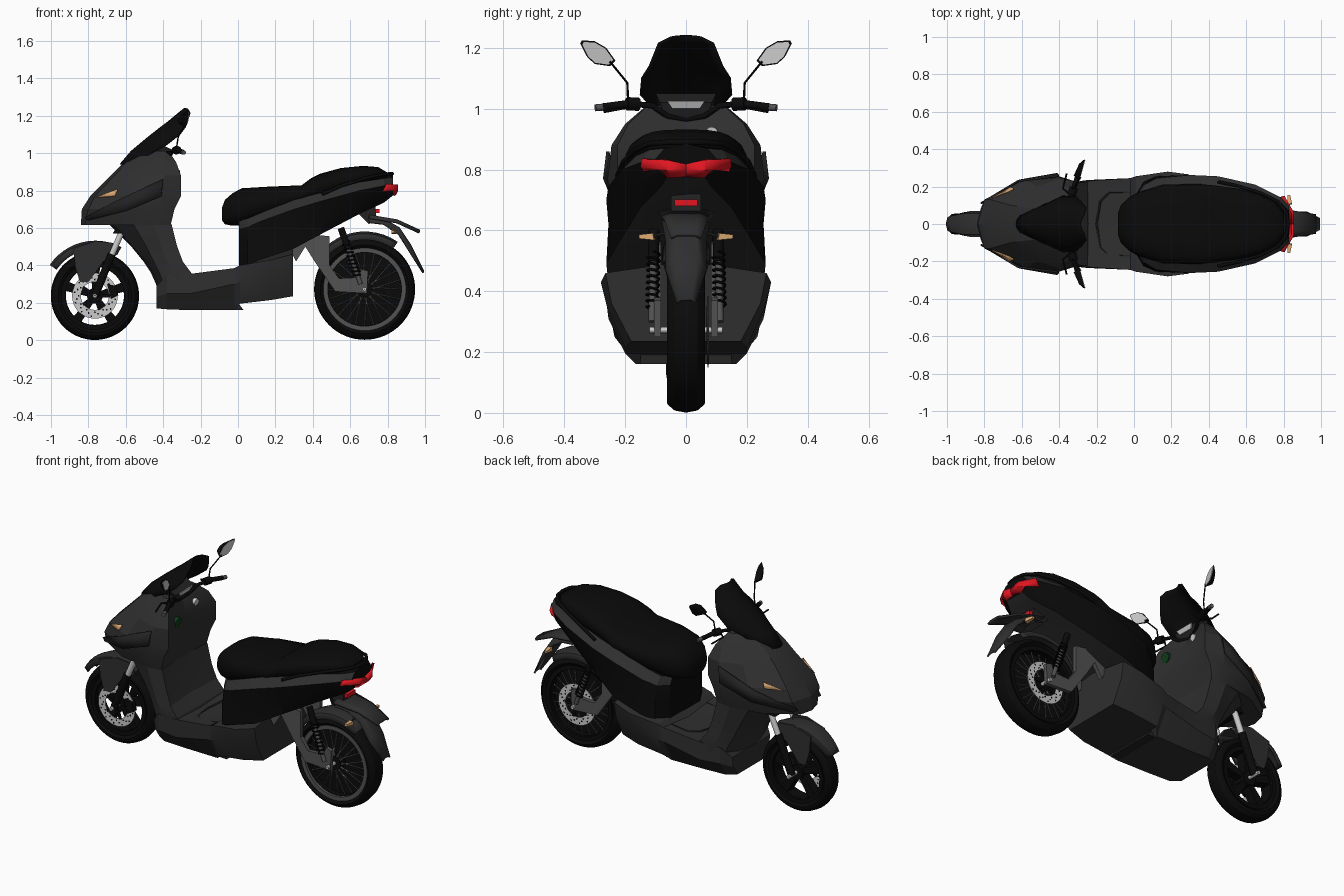
import bpy, bmesh, math
from math import sin, cos, pi, radians
from mathutils import Vector

if "Cube" in bpy.data.objects:
    bpy.data.objects.remove(bpy.data.objects["Cube"])

def material(name, r, g, b):
    m = bpy.data.materials.new(name)
    m.diffuse_color = (r, g, b, 1)
    m.use_nodes = True
    m.node_tree.nodes["Principled BSDF"].inputs["Base Color"].default_value = m.diffuse_color
    return m

BODY = material("charcoal", .028, .028, .029)
PANEL = material("dark_panel", .016, .016, .017)
BLACK = material("black", .003, .003, .003)
GREY = material("grey_metal", .085, .085, .085)
SPOKE = material("spoke_grey", .2, .2, .2)
SILVER = material("silver", .55, .55, .55)
RED = material("red_lens", .75, .008, .015)
AMBER = material("amber_lens", .75, .42, .18)
GREEN = material("green_cap", .005, .045, .01)

def make(name, verts, faces, mats, ids=None, angle=30):
    me = bpy.data.meshes.new(name)
    me.from_pydata([tuple(v) for v in verts], [], faces)
    mats = mats if isinstance(mats, list) else [mats]
    for m in mats:
        me.materials.append(m)
    for i, k in enumerate(ids or []):
        me.polygons[i].material_index = k
    bm = bmesh.new()
    bm.from_mesh(me)
    bmesh.ops.recalc_face_normals(bm, faces=bm.faces)
    bm.to_mesh(me)
    bm.free()
    me.shade_smooth()
    me.set_sharp_from_angle(angle=radians(angle))
    ob = bpy.data.objects.new(name, me)
    bpy.context.collection.objects.link(ob)
    return ob

def mirrored(half):
    return half + [(x, -y, z) for x, y, z in half[-2:0:-1]]

def loft(name, halves, mats, ids=None, angle=30):
    """Skin half cross-sections (first and last point on y=0), mirrored in y."""
    rings = [mirrored(h) for h in halves]
    n = len(rings[0])
    faces, fid = [], []
    for i in range(len(rings) - 1):
        for j in range(n):
            k = (j + 1) % n
            faces.append((i*n+j, i*n+k, i*n+n+k, i*n+n+j))
            fid.append(ids[min(j, n-1-j)] if ids else 0)
    last = (len(rings) - 1) * n
    faces += [tuple(range(n)), tuple(range(last, last+n))]
    return make(name, sum(rings, []), faces, mats, fid + [0, 0], angle)

def solids(name, groups, m, angle=30):
    """Each group is a (ring, ring) pair; all become one mesh of closed prisms."""
    verts, faces = [], []
    for a, b in groups:
        o, n = len(verts), len(a)
        verts += list(a) + list(b)
        faces += [(o+j, o+(j+1) % n, o+n+(j+1) % n, o+n+j) for j in range(n)]
        faces += [tuple(range(o, o+n)), tuple(range(o+n, o+2*n))]
    return make(name, verts, faces, m, None, angle)

def prism(name, polys, y0, y1, m):
    return solids(name, [([(x, y0, z) for x, z in p], [(x, y1, z) for x, z in p]) for p in polys], m)

def sheet(name, rows, m, t=.008, angle=30):
    n = len(rows[0])
    faces = [(i*n+j, i*n+j+1, i*n+n+j+1, i*n+n+j) for i in range(len(rows)-1) for j in range(n-1)]
    ob = make(name, sum(rows, []), faces, m, None, angle)
    s = ob.modifiers.new("thickness", 'SOLIDIFY')
    s.thickness, s.offset = t, 0
    return ob

def lathe(name, prof, cx, cz, m, seg=48):
    """Revolve a closed (y, r) profile about the y axis."""
    n = len(prof)
    verts = [(cx+r*cos(2*pi*i/seg), y, cz+r*sin(2*pi*i/seg)) for i in range(seg) for y, r in prof]
    faces = [(i*n+j, i*n+(j+1) % n, (i+1) % seg*n+(j+1) % n, (i+1) % seg*n+j)
             for i in range(seg) for j in range(n)]
    return make(name, verts, faces, m)

def disc(name, cx, cz, r0, r1, y0, y1, m, seg=48):
    return lathe(name, [(y0, r0), (y0, r1), (y1, r1), (y1, r0)], cx, cz, m, seg)

def tube(name, pts, r, m, res=2):
    cu = bpy.data.curves.new(name, 'CURVE')
    cu.dimensions, cu.bevel_depth, cu.bevel_resolution, cu.use_fill_caps = '3D', r, res, True
    sp = cu.splines.new('POLY')
    sp.points.add(len(pts) - 1)
    for p, c in zip(sp.points, pts):
        p.co = (*c, 1)
    tmp = bpy.data.objects.new(name + "_path", cu)
    bpy.context.collection.objects.link(tmp)
    me = bpy.data.meshes.new_from_object(tmp.evaluated_get(bpy.context.evaluated_depsgraph_get()))
    bpy.data.objects.remove(tmp)
    me.materials.clear()
    me.materials.append(m)
    me.shade_smooth()
    me.set_sharp_from_angle(angle=radians(50))
    bpy.context.collection.objects.link(bpy.data.objects.new(name, me))

def polar(cx, cz, r, a):
    return (cx + r*cos(a), cz + r*sin(a))

# wheels: tyre, rim, hub, brake disc
FX, FZ, RX, RZ = -.765, .237, .677, .272
for n, cx, cz, R, ri, w in (("front", FX, FZ, .236, .175, .055), ("rear", RX, RZ, .27, .215, .063)):
    lathe(n+"_tyre", [(-w*.7, ri), (-w, ri+.022), (-w*.95, R-.025), (-w*.6, R-.006), (0, R),
                      (w*.6, R-.006), (w*.95, R-.025), (w, ri+.022), (w*.7, ri)], cx, cz, BLACK, 64)
    for s in (1, -1):
        disc(n+"_rim", cx, cz, ri-.018, ri+.006, s*w*.55, s*w*.85, GREY if n == "rear" and s < 0 else BLACK, 64)
    disc(n+"_rim_bed", cx, cz, ri-.02, ri-.006, -w*.6, w*.6, BLACK, 64)
    disc(n+"_hub", cx, cz, .008, .042, -w*.8, w*.8, BLACK, 24)
    disc(n+"_axle", cx, cz, .002, .011, -.12, .12, SILVER, 12)
    y = -.062 if n == "front" else .072
    disc(n+"_brake_disc", cx, cz, .075, .122, y-.002, y+.002, SILVER)
    holes = []
    for k in range(36):
        hx, hz = polar(cx, cz, (.087, .098, .110)[k % 3], k*2*pi/36)
        holes.append([polar(hx, hz, .005, q*pi/3) for q in range(6)])
    prism(n+"_disc_holes", holes, y-.003, y+.003, BLACK)
    prism(n+"_disc_carrier", [[polar(cx, cz, .03, a-.3), polar(cx, cz, .08, a-.1), polar(cx, cz, .08, a+.1),
          polar(cx, cz, .03, a+.3)] for a in [k*2*pi/5 for k in range(5)]], y-.004, y+.004, BLACK)
prism("front_wheel_spokes", [[polar(FX, FZ, .03, a-.5), polar(FX, FZ, .165, a-.16), polar(FX, FZ, .165, a+.16),
      polar(FX, FZ, .03, a+.5)] for a in [.3+k*2*pi/5 for k in range(5)]], -.028, .028, BLACK)
disc("rear_wheel_web", RX, RZ, .03, .2, -.003, .003, BLACK)
for s in (1, -1):
    for k in range(24):
        (ax, az), (bx, bz) = polar(RX, RZ, .035, k*pi/12+.3*(-1)**k), polar(RX, RZ, .2, k*pi/12)
        tube("rear_spoke", [(ax, s*.045, az), (bx, s*.018, bz)], .003, SPOKE, 0)

# front fairing and leg shield: z, then front / cheek / flank / wing tip / rear edge / rear centre
def level(z, f, a, b, w, c, d):
    return [(f, 0, z), (*a, z), (*b, z), (*w, z), (*c, z), (d, 0, z)]
loft("front_fairing", [
    level(.615, -.84, (-.82, .08), (-.64, .19), (-.45, .225), (-.36, .215), -.37),
    level(.70, -.835, (-.80, .13), (-.62, .225), (-.42, .25), (-.34, .225), -.35),
    level(.77, -.79, (-.765, .13), (-.58, .235), (-.41, .258), (-.305, .225), -.34),
    level(.88, -.68, (-.66, .10), (-.52, .20), (-.39, .245), (-.305, .225), -.345),
    level(.95, -.61, (-.59, .09), (-.48, .155), (-.38, .20), (-.33, .19), -.37),
    level(1.01, -.50, (-.48, .08), (-.43, .11), (-.40, .13), (-.37, .125), -.40)], BODY, None, 20)
loft("leg_shield", [
    level(.28, -.43, (-.42, .10), (-.39, .20), (-.3, .22), (-.22, .22), -.22),
    level(.36, -.465, (-.455, .09), (-.42, .20), (-.34, .23), (-.25, .225), -.25),
    level(.42, -.505, (-.495, .09), (-.45, .19), (-.38, .225), (-.295, .22), -.31),
    level(.50, -.57, (-.56, .09), (-.49, .19), (-.41, .225), (-.325, .215), -.335),
    level(.62, -.69, (-.67, .10), (-.56, .20), (-.45, .225), (-.355, .215), -.37)], BODY, None, 20)
for s in (1, -1):
    sheet("fairing_wing", [[(-.82, s*.11, .655), (-.62, s*.23, .76), (-.40, s*.257, .86)],
                           [(-.80, s*.122, .64), (-.60, s*.235, .69), (-.41, s*.268, .77)]], PANEL, .01, 20)
    sheet("front_indicator", [[(-.757, s*.138, .762), (-.645, s*.188, .805)],
                              [(-.73, s*.153, .765), (-.66, s*.195, .77)]], AMBER, .012)

# windshield
rows = []
for xc, zc, xs, zs, hw in ((-.63, .94, -.54, .94, .09), (-.57, 1.01, -.46, 1.0, .11), (-.48, 1.085, -.38, 1.045, .15),
                           (-.41, 1.14, -.31, 1.10, .145), (-.37, 1.17, -.28, 1.14, .12), (-.31, 1.22, -.255, 1.215, .09),
                           (-.285, 1.24, -.265, 1.235, .05)):
    rows.append([(xc+(xs-xc)*u*u, hw*u, zc+(zs-zc)*u*u) for u in [k/4 for k in range(-4, 5)]])
sheet("windshield", rows, BLACK, .006, 40)

# instrument cluster, key cover and cap on the leg shield
solids("dash_housing", [([(-.47, -.09, 1.0), (-.47, .09, 1.0), (-.42, .10, 1.05), (-.42, -.10, 1.05)],
                         [(-.37, -.07, .97), (-.37, .07, .97), (-.355, .085, 1.02), (-.355, -.085, 1.02)])], PANEL)
solids("dash_display", [([(-.362, -.045, 1.0), (-.362, .045, 1.0), (-.352, .062, 1.025), (-.352, -.062, 1.025)],
                         [(-.355, -.045, 1.0), (-.355, .045, 1.0), (-.345, .062, 1.025), (-.345, -.062, 1.025)])], SILVER)
tube("charge_cap", [(-.35, -.12, .885), (-.315, -.12, .878)], .03, GREEN, 4)
tube("ignition_switch", [(-.37, .085, .925), (-.335, .085, .92)], .02, SILVER, 4)

# handlebars, levers and mirrors
for s in (1, -1):
    tube("handlebar", [(-.38, 0, .965), (-.37, s*.06, .975), (-.35, s*.11, 1.01), (-.32, s*.19, 1.017)], .010, BLACK)
    tube("grip", [(-.325, s*.185, 1.017), (-.295, s*.275, 1.005)], .013, BLACK, 3)
    tube("bar_end", [(-.295, s*.275, 1.005), (-.289, s*.298, 1.003)], .012, GREY, 3)
    tube("switch_block", [(-.335, s*.155, 1.015), (-.322, s*.195, 1.016)], .022, BLACK, 2)
    tube("brake_lever", [(-.345, s*.16, 1.01), (-.38, s*.19, 1.005), (-.36, s*.27, .99)], .005, BLACK, 1)
    tube("mirror_stalk", [(-.33, s*.19, 1.02), (-.32, s*.193, 1.085), (-.285, s*.25, 1.155)], .004, BLACK, 1)
    head = [(.232, 1.158), (.25, 1.14), (.30, 1.147), (.325, 1.17), (.348, 1.215), (.342, 1.225), (.30, 1.222), (.262, 1.20)]
    lean = lambda y: .25*(y-.29)
    mid = lambda y, z, k: (s*(.29+(y-.29)*k), 1.18+(z-1.18)*k)
    solids("mirror_head", [([(-.278+lean(y), s*y, z) for y, z in head],
                            [(-.308+lean(y), *mid(y, z, .55)) for y, z in head])], BLACK)
    solids("mirror_glass", [([(-.275+lean(y), *mid(y, z, .88)) for y, z in head],
                             [(-.28+lean(y), *mid(y, z, .88)) for y, z in head])], SILVER)

# floorboard: x, then (y, z) half section from bottom centre to top centre
def station(x, *pts):
    return [(x, y, z) for y, z in pts]
loft("floor_body", [
    station(-.435, (0, .17), (.13, .17), (.17, .23), (.18, .29), (0, .29)),
    station(-.38, (0, .165), (.16, .165), (.215, .25), (.22, .35), (0, .35)),
    station(-.25, (0, .16), (.16, .16), (.235, .25), (.23, .355), (0, .345)),
    station(-.02, (0, .16), (.165, .16), (.245, .30), (.245, .385), (0, .36)),
    station(.01, (0, .195), (.20, .195), (.255, .31), (.255, .40), (0, .40)),
    station(.18, (0, .215), (.20, .215), (.26, .35), (.28, .43), (0, .47)),
    station(.295, (0, .235), (.18, .235), (.245, .36), (.265, .46), (0, .50))], BODY, None, 20)
tube("floor_mat_edge", [(-.02, .17, .375), (-.13, .17, .362), (-.18, .12, .356), (-.20, 0, .35), (-.18, -.12, .356),
                        (-.13, -.17, .362), (-.02, -.17, .375)], .006, PANEL, 1)
prism("belly_step", [[(-.10, .165), (.03, .16), (.0, .20), (-.10, .2)]], -.15, .15, PANEL)

# tail fairing: black lower sides, charcoal upper band
loft("tail_fairing", [
    station(.005, (0, .38), (.14, .38), (.15, .50), (.14, .595), (.12, .64), (0, .64)),
    station(.05, (0, .40), (.225, .40), (.225, .51), (.205, .605), (.17, .65), (0, .65)),
    station(.12, (0, .44), (.255, .43), (.245, .55), (.245, .635), (.19, .68), (0, .68)),
    station(.30, (0, .50), (.262, .49), (.255, .62), (.262, .70), (.21, .75), (0, .755)),
    station(.45, (0, .58), (.215, .57), (.24, .66), (.255, .745), (.20, .79), (0, .80)),
    station(.65, (0, .69), (.15, .675), (.19, .74), (.21, .80), (.165, .845), (0, .85)),
    station(.78, (0, .735), (.09, .735), (.13, .775), (.145, .825), (.12, .865), (0, .88)),
    station(.83, (0, .775), (.06, .775), (.09, .79), (.10, .835), (.07, .87), (0, .885))],
    [BLACK, BODY], [1, 0, 0, 1, 0], 20)

# seat: x, half width, bottom, top
pw = lambda v, e: math.copysign(abs(v)**e, v)
loft("seat", [[(x, w*pw(cos(a), .7) if abs(cos(a)) > 1e-6 else 0, (b+t)/2+(t-b)/2*pw(sin(a), .75))
               for a in [-pi/2+pi*k/10 for k in range(11)]] for x, w, b, t in (
    (-.085, .06, .64, .71), (-.07, .10, .62, .75), (-.03, .14, .612, .785), (.02, .17, .612, .812),
    (.15, .21, .655, .82), (.34, .215, .72, .828), (.39, .21, .74, .865), (.44, .205, .755, .89), (.55, .19, .78, .92),
    (.67, .16, .82, .932), (.75, .12, .845, .925), (.80, .06, .865, .895))], BLACK, None, 50)
rail = [(.45, .225, .78), (.55, .205, .825), (.68, .165, .865), (.77, .12, .885), (.815, .06, .89), (.825, 0, .89)]
tube("grab_rail", mirrored([(.42, 0, .78)] + rail)[1:], .009, BLACK)

# tail light, reflector, plate holder and rear indicators
for s in (1, -1):
    sheet("tail_light", [[(.848, 0, .818), (.848, s*.06, .832), (.80, s*.145, .835)],
                         [(.85, 0, .80), (.848, s*.06, .80), (.79, s*.145, .812)],
                         [(.838, 0, .78), (.832, s*.05, .776), (.765, s*.135, .795)]], RED, .014)
    tube("indicator_stem", [(.82, s*.03, .60), (.83, s*.11, .58)], .006, PANEL, 1)
    solids("rear_indicator", [([(.82, s*.10, .568), (.845, s*.105, .568), (.845, s*.11, .591), (.82, s*.105, .591)],
                               [(.82, s*.155, .573), (.835, s*.155, .573), (.835, s*.155, .586), (.82, s*.155, .586)])], AMBER)
solids("rear_reflector", [([(.735, -.038, .68), (.735, .038, .68), (.735, .038, .702), (.735, -.038, .702)],
                           [(.757, -.038, .68), (.757, .038, .68), (.757, .038, .702), (.757, -.038, .702)])], RED)
def strip(path):
    return [[(x, -w, z-d), (x, -w*.6, z), (x, w*.6, z), (x, w, z-d)] for x, z, w, d in path]
sheet("mud_flap", strip([(.70, .65, .08, .02), (.78, .645, .075, .025), (.86, .60, .065, .035),
                         (.92, .51, .065, .04), (.99, .37, .03, .01)]), BODY, .01)
sheet("plate_holder", strip([(.70, .665, .09, .01), (.85, .64, .07, .01), (.97, .585, .05, .01)]), BODY, .012)
prism("tail_bracket", [[(.62, .70), (.73, .75), (.74, .66), (.70, .62)]], -.05, .05, PANEL)

# mudguards hugging the wheels
def guard(name, cx, cz, a0, a1, r, w, m):
    sec = [(-.035, -1), (-.005, -.85), (.006, 0), (-.005, .85), (-.035, 1)]
    sheet(name, [[(cx+cos(a)*(r+d), y*w*min(1, .65+k/10), cz+sin(a)*(r+d)) for d, y in sec]
                 for k, a in [(k, radians(a0+(a1-a0)*k/12)) for k in range(13)]], m, .006, 35)
guard("front_mudguard", FX+.003, FZ, 146, 62, .286, .064, BODY)
guard("rear_mudguard", RX, RZ, 150, 55, .30, .075, BODY)

# forks, swingarm and shock absorbers on both sides
for s in (1, -1):
    tube("fork_stanchion", [(-.60, s*.085, .63), (-.69, s*.085, .42)], .017, SILVER, 3)
    tube("fork_leg", [(-.675, s*.085, .46), (FX, s*.085, FZ)], .022, BLACK, 3)
    prism("mudguard_side", [[(-.88, .49), (-.76, .53), (-.67, .52), (-.64, .46), (-.72, .42), (-.80, .31),
                             (-.845, .31), (-.87, .39)]], s*.06, s*.07, BODY)
    prism("swingarm", [[(.27, .50), (.40, .565), (.49, .555), (.49, .40), (.54, .33), (.64, .335), (.66, .38),
                        (.695, .37), (.69, .25), (.52, .26), (.41, .42), (.36, .50), (.31, .42)]], s*.082, s*.105, GREY)
    top, low = Vector((.55, s*.105, .60)), Vector((.655, s*.112, .30))
    tube("shock_rod", [top, low], .012, GREY)
    tube("shock_body", [top, top.lerp(low, .35)], .018, BLACK)
    coil = [top.lerp(low, .25+.6*k/70) + Vector((.02*cos(k*.8), .02*sin(k*.8), .007*cos(k*.8))) for k in range(71)]
    tube("shock_spring", coil, .0045, BLACK, 1)
tube("steering_stem", [(-.53, 0, .78), (-.63, 0, .57)], .03, BLACK)
prism("fork_yoke", [[(-.64, .62), (-.56, .62), (-.58, .57), (-.67, .57)]], -.105, .105, BLACK)
prism("brake_caliper", [[(-.70, .30), (-.65, .29), (-.64, .24), (-.68, .22)]], -.085, -.05, BLACK)
